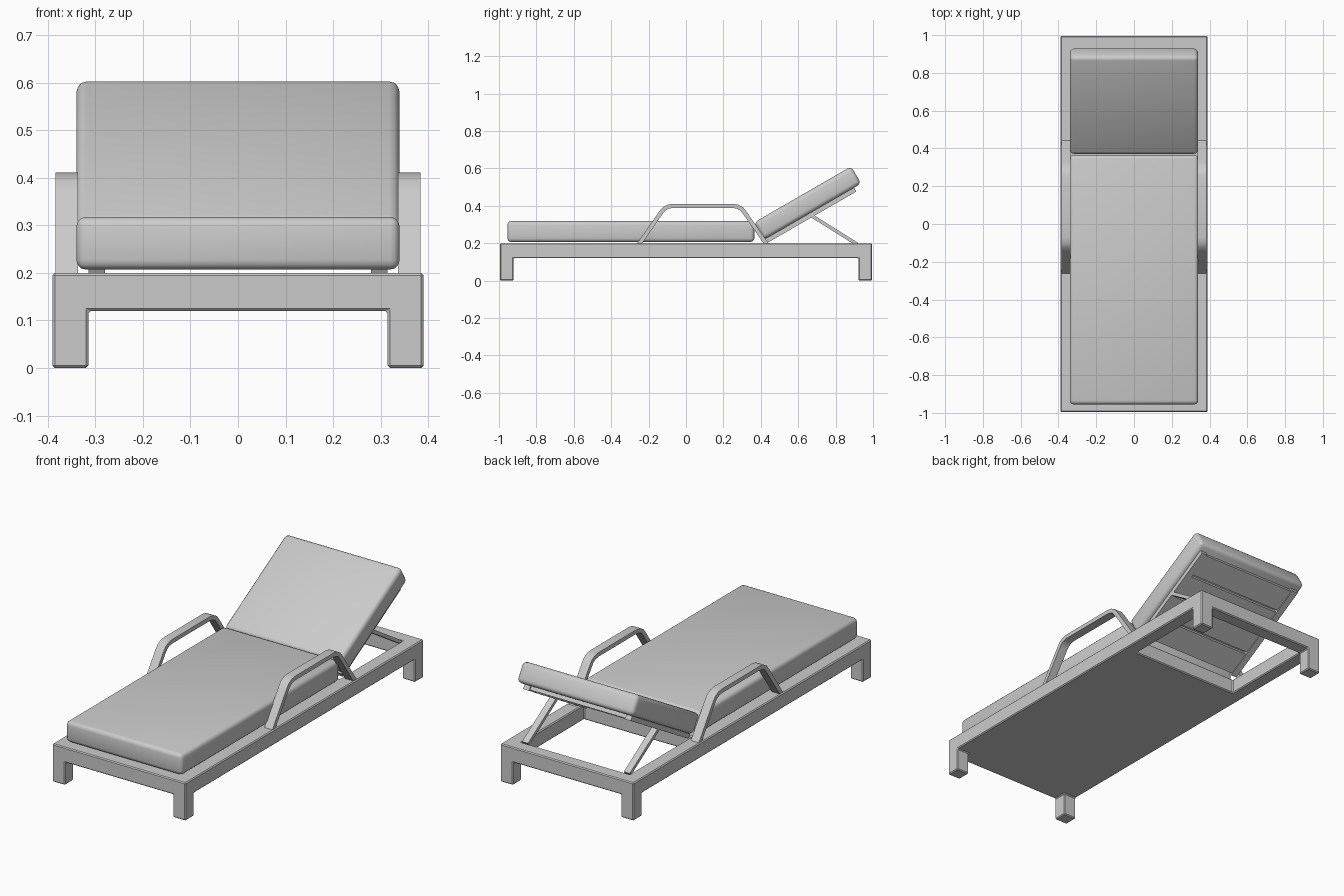
import bpy, bmesh
from math import radians, atan2, hypot
from mathutils import Matrix, Vector

if "Cube" in bpy.data.objects:
    bpy.data.objects.remove(bpy.data.objects["Cube"])


def finish(name, bm, bevel=0.0, segments=1, matrix=None, smooth=False):
    bmesh.ops.recalc_face_normals(bm, faces=bm.faces)
    if bevel:
        bmesh.ops.bevel(bm, geom=bm.edges[:], offset=bevel, segments=segments,
                        profile=0.5, affect='EDGES')
    mesh = bpy.data.meshes.new(name)
    if matrix:
        bm.transform(matrix)
    bm.to_mesh(mesh)
    bm.free()
    obj = bpy.data.objects.new(name, mesh)
    bpy.context.collection.objects.link(obj)
    if smooth:
        bpy.ops.object.select_all(action='DESELECT')
        obj.select_set(True)
        bpy.context.view_layer.objects.active = obj
        bpy.ops.object.shade_smooth_by_angle(angle=radians(35))
    return obj


def box(name, lo, hi, **kw):
    lo, hi = Vector(lo), Vector(hi)
    bm = bmesh.new()
    bmesh.ops.create_cube(bm, size=1)
    bmesh.ops.scale(bm, vec=hi - lo, verts=bm.verts)
    bmesh.ops.translate(bm, vec=(lo + hi) / 2, verts=bm.verts)
    return finish(name, bm, **kw)


# base: legs, rails and deck as one block, with an opening below the backrest
xs = (-0.39, -0.315, 0.315, 0.39)
ys = (-0.995, -0.922, 0.40, 0.922, 0.995)
zs = (0, 0.12, 0.20)


def filled(i, j, k):
    if not (0 <= i < 3 and 0 <= j < 4 and 0 <= k < 2):
        return False
    if k == 0:
        return i != 1 and j in (0, 3)
    return not (i == 1 and j == 2)


bm = bmesh.new()
for i in range(3):
    for j in range(4):
        for k in range(2):
            if not filled(i, j, k):
                continue
            for axis in range(3):
                for side in (0, 1):
                    n = [i, j, k]
                    n[axis] += 2 * side - 1
                    if filled(*n):
                        continue
                    verts = []
                    for a, b in ((0, 0), (1, 0), (1, 1), (0, 1)):
                        c = [i, j, k]
                        c[axis] += side
                        c[(axis + 1) % 3] += a
                        c[(axis + 2) % 3] += b
                        verts.append(bm.verts.new((xs[c[0]], ys[c[1]], zs[c[2]])))
                    bm.faces.new(verts)
bmesh.ops.remove_doubles(bm, verts=bm.verts, dist=0.0001)
bmesh.ops.recalc_face_normals(bm, faces=bm.faces)
base = finish("base_frame", bm)
mod = base.modifiers.new("edge_bevel", 'BEVEL')
mod.width = 0.005
mod.segments = 1
mod.limit_method = 'ANGLE'

# seat cushion
box("seat_cushion", (-0.34, -0.955, 0.207), (0.34, 0.365, 0.318),
    bevel=0.02, segments=3, smooth=True)

# reclined backrest: cushion, side rails and slats share one tilt
tilt = Matrix.Translation((0, 0.65, 0.415)) @ Matrix.Rotation(radians(30), 4, 'X')
box("back_cushion", (-0.34, -0.30, -0.053), (0.34, 0.30, 0.053),
    bevel=0.022, segments=3, smooth=True, matrix=tilt)
for s, side in ((-1, "left"), (1, "right")):
    x0, x1 = sorted((s * 0.28, s * 0.315))
    box(f"back_rail_{side}", (x0, -0.30, -0.077), (x1, 0.256, -0.052), matrix=tilt)
for n in range(4):
    y = -0.29 + n * 0.138
    box(f"back_slat_{n + 1}", (-0.30, y, -0.072), (0.30, y + 0.125, -0.05), matrix=tilt)

# props holding up the backrest
top, foot = (0.675, 0.345), (0.915, 0.195)
dy, dz = foot[0] - top[0], foot[1] - top[1]
lean = Matrix.Translation((0, *top)) @ Matrix.Rotation(atan2(dz, dy), 4, 'X')
for s, side in ((-1, "left"), (1, "right")):
    x0, x1 = sorted((s * 0.28, s * 0.315))
    box(f"back_prop_{side}", (x0, 0, -0.009), (x1, hypot(dy, dz), 0.009), matrix=lean)

# armrests: bent flat bars
outer = [(-0.268, 0.19), (-0.145, 0.367), (-0.125, 0.392), (-0.10, 0.406), (-0.07, 0.411),
         (0.25, 0.411), (0.28, 0.406), (0.305, 0.392), (0.325, 0.367), (0.448, 0.19)]
for s, side in ((-1, "left"), (1, "right")):
    bm = bmesh.new()
    rows = [[bm.verts.new((x, y, z)) for x in (0.337, 0.384)] for y, z in outer]
    for a, b in zip(rows, rows[1:]):
        bm.faces.new((a[0], a[1], b[1], b[0]))
    bmesh.ops.recalc_face_normals(bm, faces=bm.faces)
    if sum(f.normal.z for f in bm.faces) < 0:
        bmesh.ops.reverse_faces(bm, faces=bm.faces)
    # inner skin, offset along mitred normals
    bm.normal_update()
    inner = {}
    for v in bm.verts[:]:
        nrm = v.normal.normalized()
        miter = nrm.dot(v.link_faces[0].normal)
        inner[v] = bm.verts.new(v.co - nrm * 0.022 / miter)
    for f in bm.faces[:]:
        bm.faces.new([inner[v] for v in reversed(f.verts)])
    for e in [e for e in bm.edges if e.is_boundary and e.verts[0] in inner]:
        a, b = e.verts
        bm.faces.new((a, b, inner[b], inner[a]))
    finish(f"armrest_{side}", bm, smooth=True,
           matrix=Matrix.Diagonal((s, 1, 1, 1)))
    if s < 0:
        bpy.data.objects[f"armrest_{side}"].data.flip_normals()
